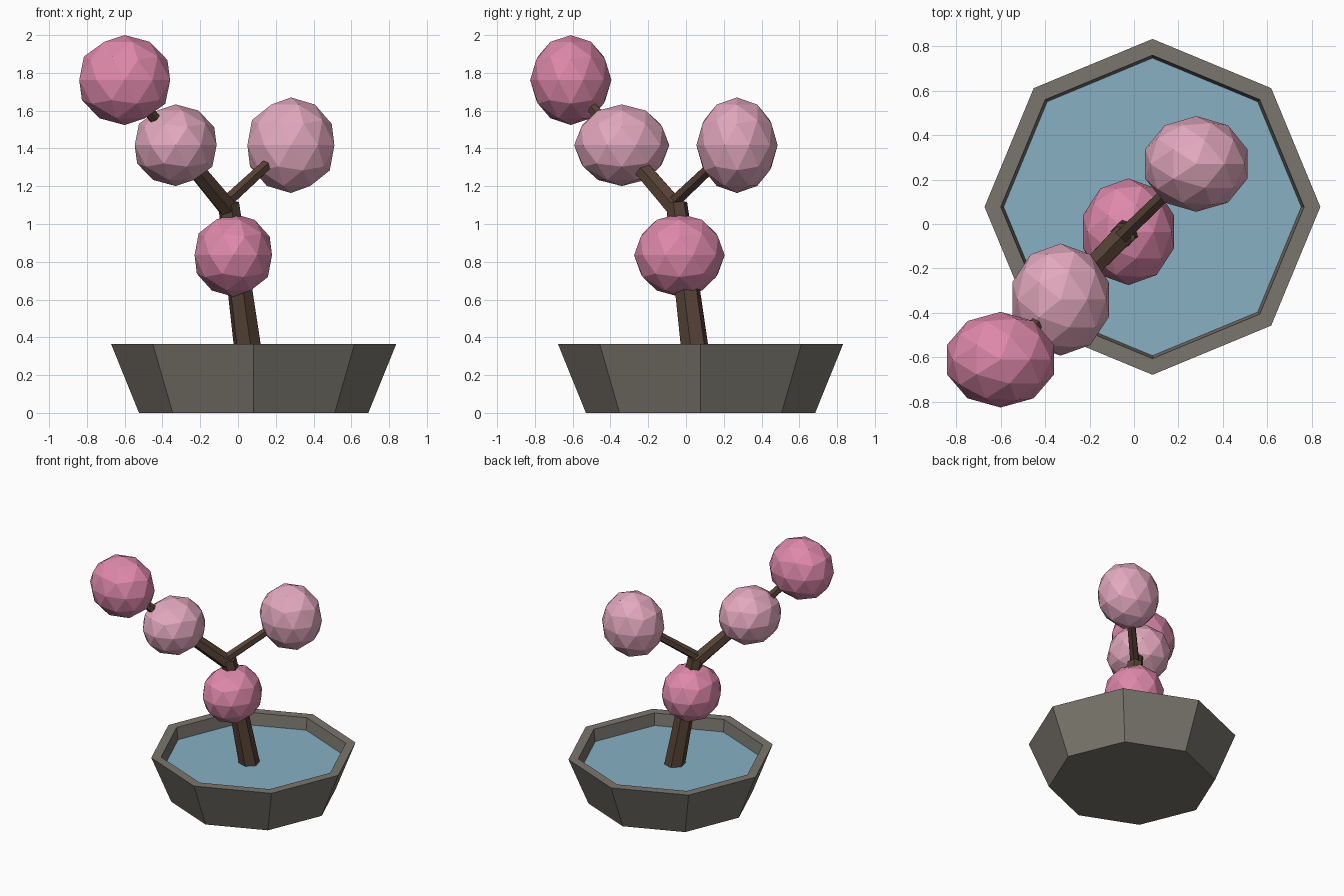
import bpy, bmesh, math
from mathutils import Vector

cube = bpy.data.objects.get("Cube")
if cube:
    bpy.data.objects.remove(cube, do_unlink=True)


def linear(c):
    c /= 255
    return c / 12.92 if c <= 0.04045 else ((c + 0.055) / 1.055) ** 2.4


def material(name, rgb):
    mat = bpy.data.materials.new(name)
    mat.use_nodes = True
    colour = [linear(c) for c in rgb] + [1]
    mat.diffuse_color = colour
    mat.node_tree.nodes["Principled BSDF"].inputs["Base Color"].default_value = colour
    return mat


stone = material("grey stone", (122, 118, 109))
water_blue = material("water blue", (134, 176, 194))
bark = material("brown bark", (86, 66, 53))
deep_pink = material("deep pink", (222, 137, 170))
pale_pink = material("pale pink", (226, 168, 189))


def add_object(name, bm, mat):
    bmesh.ops.recalc_face_normals(bm, faces=bm.faces)
    mesh = bpy.data.meshes.new(name)
    bm.to_mesh(mesh)
    bm.free()
    mesh.materials.append(mat)
    obj = bpy.data.objects.new(name, mesh)
    bpy.context.collection.objects.link(obj)
    return obj


def lathe(name, profile, mat, centre, sides=8):
    """Turn a radius/height profile into a faceted vessel, capped at both ends."""
    bm = bmesh.new()
    rings = []
    for r, z in profile:
        angles = [2 * math.pi * i / sides for i in range(sides)]
        rings.append([bm.verts.new((centre[0] + r * math.cos(a),
                                    centre[1] + r * math.sin(a), z)) for a in angles])
    for low, high in zip(rings, rings[1:]):
        for i in range(sides):
            j = (i + 1) % sides
            bm.faces.new((low[i], low[j], high[j], high[i]))
    bm.faces.new(rings[0])
    bm.faces.new(rings[-1])
    return add_object(name, bm, mat)


def limb(name, start, end, r1, r2, sides=6):
    """Tapered faceted branch between two points."""
    start, end = Vector(start), Vector(end)
    axis = end - start
    bm = bmesh.new()
    bmesh.ops.create_cone(bm, cap_ends=True, segments=sides,
                          radius1=r1, radius2=r2, depth=axis.length)
    obj = add_object(name, bm, bark)
    obj.location = (start + end) / 2
    obj.rotation_mode = 'QUATERNION'
    obj.rotation_quaternion = axis.to_track_quat('Z', 'Y')
    return obj


def blossom(name, centre, scale, mat):
    bm = bmesh.new()
    bmesh.ops.create_icosphere(bm, subdivisions=2, radius=1)
    bmesh.ops.scale(bm, vec=scale, verts=bm.verts)
    obj = add_object(name, bm, mat)
    obj.location = centre
    return obj


# Octagonal basin with a recessed inside, and its water surface
centre = (0.083, 0.077)
lathe("basin", [(0.607, 0), (0.755, 0.365), (0.682, 0.365), (0.667, 0.25)], stone, centre)
lathe("water", [(0.667, 0.255), (0.669, 0.27)], water_blue, centre)

# Leaning trunk and branches
fork = (-0.05, -0.05, 1.08)
left_low = (-0.33, -0.34, 1.417)
left_high = (-0.60, -0.61, 1.762)
right_tip = (0.28, 0.27, 1.43)
limb("trunk", (0.083, 0.077, 0.1), (-0.05, -0.05, 1.11), 0.08, 0.058)
limb("front_branch", fork, left_low, 0.055, 0.046)
limb("front_twig", left_low, left_high, 0.036, 0.028)
limb("back_branch", (-0.07, -0.07, 1.11), right_tip, 0.036, 0.03)

# Faceted blossom clusters
blossom("trunk_blossom", (-0.025, -0.035, 0.835), (0.2155, 0.24, 0.22), deep_pink)
blossom("front_blossom", left_low, (0.228, 0.252, 0.216), pale_pink)
blossom("back_blossom", (0.28, 0.27, 1.417), (0.242, 0.215, 0.253), pale_pink)
blossom("top_blossom", left_high, (0.253, 0.215, 0.238), deep_pink)
